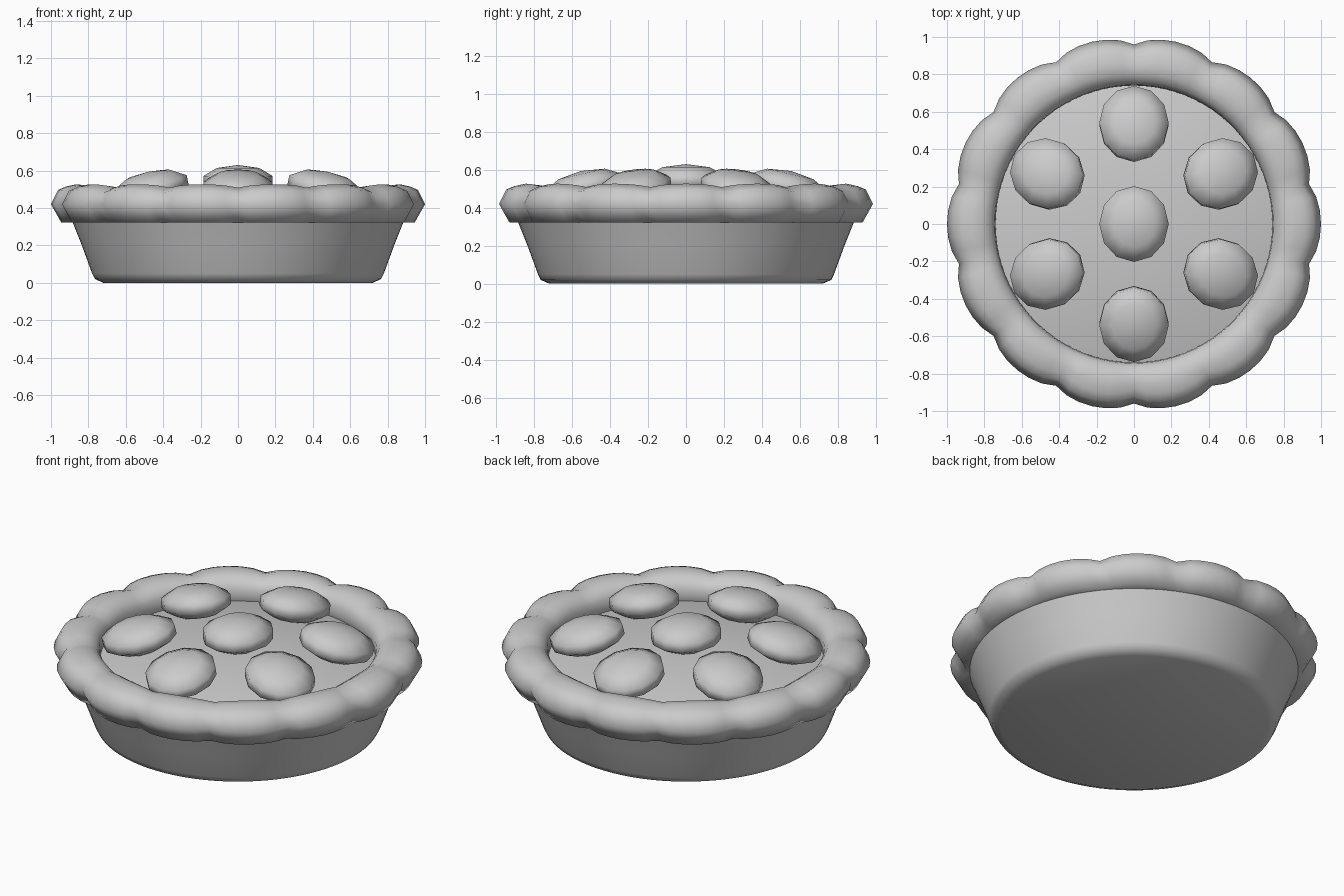
import bpy, bmesh, math
from mathutils import Matrix

if "Cube" in bpy.data.objects:
    bpy.data.objects.remove(bpy.data.objects["Cube"])

LOBES = 14
SEGMENTS = LOBES * 6


def finish(name, bm, angle):
    bmesh.ops.remove_doubles(bm, verts=bm.verts, dist=1e-5)
    bmesh.ops.recalc_face_normals(bm, faces=bm.faces)
    mesh = bpy.data.meshes.new(name)
    bm.to_mesh(mesh)
    bm.free()
    ob = bpy.data.objects.new(name, mesh)
    bpy.context.collection.objects.link(ob)
    bpy.ops.object.select_all(action='DESELECT')
    ob.select_set(True)
    bpy.context.view_layer.objects.active = ob
    bpy.ops.object.shade_smooth_by_angle(angle=math.radians(angle))
    return ob


def revolve(name, profile, closed=False, shape=None, angle=60):
    """Spin an (r, z) profile round z; shape(r, z, a) may deform each point."""
    bm = bmesh.new()
    rings = []
    for i in range(SEGMENTS):
        a = 2 * math.pi * i / SEGMENTS
        ring = []
        for r, z in profile:
            if shape:
                r, z = shape(r, z, a)
            ring.append(bm.verts.new((r * math.cos(a), r * math.sin(a), z)))
        rings.append(ring)
    n = len(profile)
    for i in range(SEGMENTS):
        p, q = rings[i], rings[(i + 1) % SEGMENTS]
        for j in range(n if closed else n - 1):
            k = (j + 1) % n
            bm.faces.new((p[j], q[j], q[k], p[k]))
    return finish(name, bm, angle)


# Tapered dish with a softened bottom edge
revolve("dish", [(0, 0), (0.72, 0), (0.765, 0.02), (0.78, 0.05),
                 (0.835, 0.2), (0.885, 0.325)])


# Scalloped crust: lobes swell the outer side and the top
def scallop(r, z, a):
    lobe = abs(math.cos(a * LOBES / 2)) ** 0.7
    out = min(max((r - 0.76) / 0.18, 0), 1)
    up = min(max((z - 0.45) / 0.06, 0), 1)
    return r - 0.04 * (1 - lobe) * out, z - 0.018 * (1 - lobe) * up


revolve("crust", [(0.745, 0.36), (0.74, 0.42), (0.745, 0.46), (0.765, 0.495),
                  (0.805, 0.52), (0.865, 0.527), (0.92, 0.515), (0.962, 0.497),
                  (1.0, 0.42), (0.945, 0.323), (0.80, 0.323)],
        closed=True, shape=scallop, angle=180)

# Slightly domed filling
revolve("filling", [(0, 0.48), (0.25, 0.472), (0.5, 0.442), (0.7, 0.4), (0.76, 0.385)])


# Plump fruit pieces: one in the middle, six tilted outwards round it
def fruit(name, dist, z, turn, tilt):
    bm = bmesh.new()
    bmesh.ops.create_uvsphere(bm, u_segments=12, v_segments=5, radius=1)
    m = (Matrix.Rotation(turn, 4, 'Z') @ Matrix.Translation((dist, 0, z))
         @ Matrix.Rotation(tilt, 4, 'Y') @ Matrix.Diagonal((0.213, 0.195, 0.086, 1)))
    bmesh.ops.transform(bm, matrix=m, verts=bm.verts)
    finish(name, bm, 180)


fruit("fruit_centre", 0, 0.544, math.pi / 2, 0)
for i in range(6):
    fruit(f"fruit_{i + 1}", 0.535, 0.51, math.radians(30 + 60 * i), math.radians(13))
